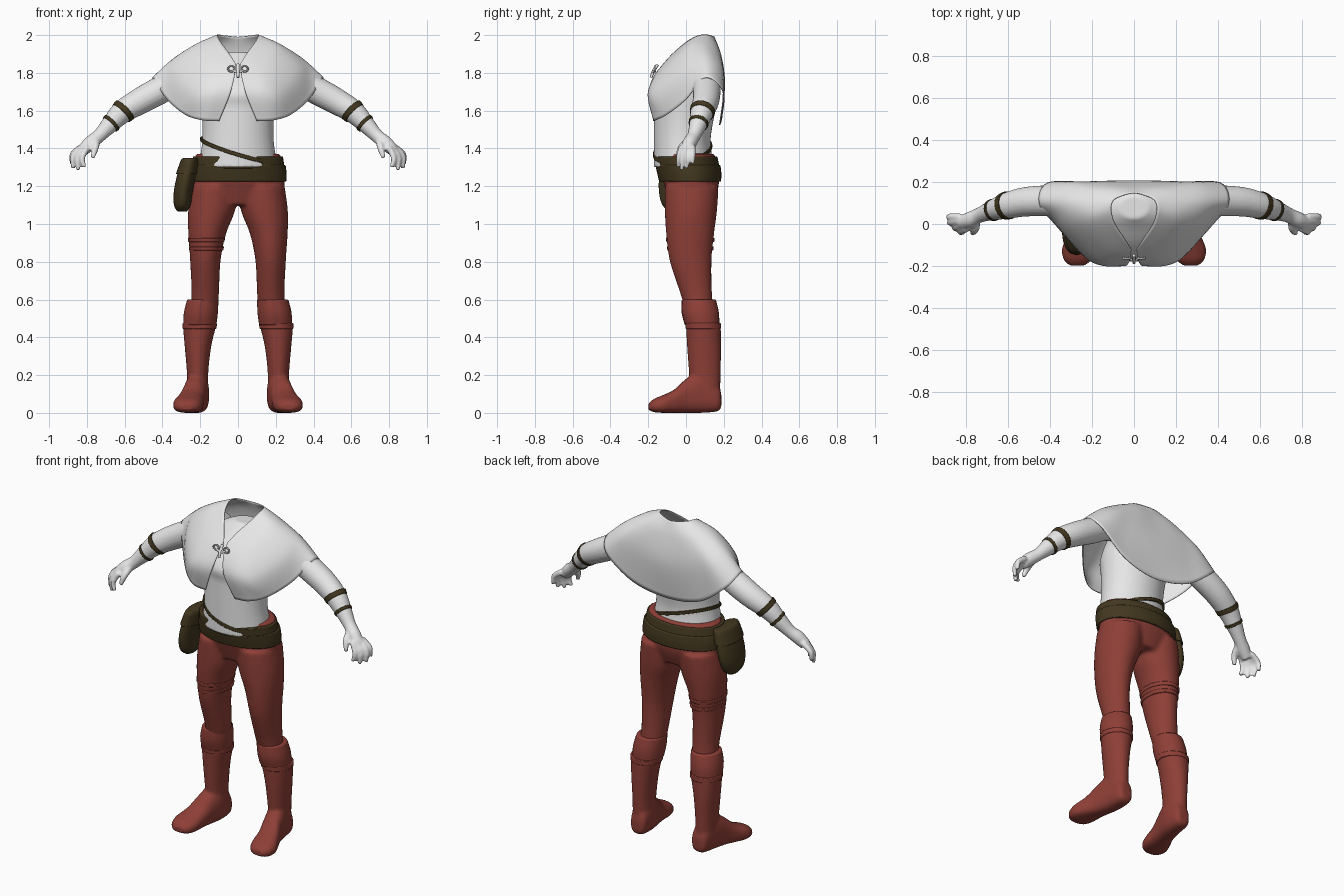
import bpy, bmesh, math
from mathutils import Vector

cube = bpy.data.objects.get("Cube")
if cube:
    bpy.data.objects.remove(cube, do_unlink=True)


def material(name, rgb):
    mat = bpy.data.materials.new(name)
    mat.use_nodes = True
    mat.diffuse_color = (*rgb, 1)
    node = next(n for n in mat.node_tree.nodes if n.type == 'BSDF_PRINCIPLED')
    node.inputs["Base Color"].default_value = (*rgb, 1)
    node.inputs["Roughness"].default_value = 0.8
    return mat


WHITE = material("pale cloth", (0.8, 0.8, 0.8))
RED = material("red leather", (0.27, 0.05, 0.038))
OLIVE = material("olive leather", (0.056, 0.039, 0.014))


def spline(rows, steps):
    """Catmull-Rom interpolation through rows of numbers."""
    out = []
    for i in range(len(rows) - 1):
        a, b, c, d = (rows[min(max(i + k, 0), len(rows) - 1)] for k in (-1, 0, 1, 2))
        for s in range(steps):
            t = s / steps
            out.append([q + t / 2 * (r - p + t * (2*p - 5*q + 4*r - s4 + t * (3*q - p - 3*r + s4)))
                        for p, q, r, s4 in zip(a, b, c, d)])
    return out + [list(rows[-1])]


def loft(bm, rings):
    """Closed skin over a run of rings, capped at both ends."""
    vs = [[bm.verts.new(p) for p in ring] for ring in rings]
    n = len(vs[0])
    for a, b in zip(vs, vs[1:]):
        for i in range(n):
            j = (i + 1) % n
            bm.faces.new((a[i], a[j], b[j], b[i]))
    bm.faces.new(vs[0])
    bm.faces.new(vs[-1])


def oval(z, cx, cy, rx, ry, spiral=0, n=40):
    ring = []
    for i in range(n):
        a = math.tau * i / n
        k = 1 + spiral * i / n
        ring.append((cx + k * rx * math.sin(a), cy - k * ry * math.cos(a), z))
    return ring


def column(bm, rows, side=1, steps=4, spiral=0):
    """Upright loft from rows of (z, cx, cy, rx, ry)."""
    loft(bm, [oval(z, side * cx, cy, rx, ry, spiral) for z, cx, cy, rx, ry in spline(rows, steps)])


def tube(bm, rows, side=1, steps=4, n=20):
    """Round limb from rows of (x, y, z, radius)."""
    rows = spline(rows, steps)
    pts = [Vector((side * r[0], r[1], r[2])) for r in rows]
    rings = []
    for i, p in enumerate(pts):
        d = (pts[min(i + 1, len(pts) - 1)] - pts[max(i - 1, 0)]).normalized()
        u = d.cross(Vector((0, 1, 0.3))).normalized()
        v = d.cross(u)
        rings.append([p + rows[i][3] * (u * math.cos(math.tau * k / n) + v * math.sin(math.tau * k / n))
                      for k in range(n)])
    loft(bm, rings)


def finish(name, bm, mat, voxel=0, bevel=0, thick=0):
    bmesh.ops.recalc_face_normals(bm, faces=bm.faces)
    mesh = bpy.data.meshes.new(name)
    bm.to_mesh(mesh)
    bm.free()
    obj = bpy.data.objects.new(name, mesh)
    bpy.context.collection.objects.link(obj)
    mesh.materials.append(mat)
    bpy.ops.object.select_all(action='DESELECT')
    obj.select_set(True)
    bpy.context.view_layer.objects.active = obj
    bpy.ops.object.shade_smooth_by_angle(angle=math.radians(45))
    if voxel:
        m = obj.modifiers.new("Blend", 'REMESH')
        m.mode, m.voxel_size, m.use_smooth_shade = 'VOXEL', voxel, True
        m = obj.modifiers.new("Soften", 'SMOOTH')
        m.factor, m.iterations = 0.5, 3
    if thick:
        m = obj.modifiers.new("Thickness", 'SOLIDIFY')
        m.thickness, m.offset = thick, 0
    if bevel:
        m = obj.modifiers.new("Bevel", 'BEVEL')
        m.width, m.segments, m.limit_method = bevel, 2, 'ANGLE'
    return obj


# Torso, arms and hands blended into one skin
bm = bmesh.new()
column(bm, [(1.3, 0, -.01, .21, .16), (1.42, 0, -.02, .191, .15), (1.52, 0, -.015, .188, .155),
            (1.62, 0, -.005, .195, .165), (1.7, 0, 0, .2, .175), (1.8, 0, .035, .19, .135),
            (1.87, 0, .07, .15, .09), (1.91, 0, .08, .07, .055)])
FINGERS = [((.795, -.022), (.825, -.037, 1.35), (.812, -.042, 1.3)),
           ((.815, -.002), (.85, -.017, 1.35), (.845, -.022, 1.285)),
           ((.825, .018), (.872, .008, 1.36), (.873, .003, 1.295)),
           ((.825, .035), (.875, .035, 1.37), (.88, .036, 1.32))]
for side in (1, -1):
    tube(bm, [(.15, .09, 1.83, .075), (.3, .105, 1.775, .075), (.41, .11, 1.71, .074),
              (.52, .105, 1.65, .07), (.61, .085, 1.595, .062), (.675, .065, 1.53, .048),
              (.735, .042, 1.467, .036), (.78, .02, 1.43, .038), (.82, .005, 1.39, .032)], side)
    for (kx, ky), mid, tip in FINGERS:
        tube(bm, [(kx, ky, 1.41, .017), (*mid, .016), (*tip, .011)], side, n=10)
    tube(bm, [(.75, .02, 1.44, .022), (.755, -.025, 1.405, .019), (.77, -.045, 1.35, .012)], side, n=10)
finish("body", bm, WHITE, voxel=0.008)

# Shoulder cape: columns from the front opening round to the back, neck to hem
HALF = [[(.012, -.12, 1.845), (.02, -.172, 1.775), (.045, -.197, 1.68), (.1, -.17, 1.545)],
        [(.045, -.07, 1.9), (.11, -.14, 1.81), (.14, -.197, 1.69), (.19, -.16, 1.55)],
        [(.09, 0, 1.96), (.19, -.065, 1.87), (.225, -.155, 1.7), (.28, -.1, 1.58)],
        [(.106, .05, 1.99), (.22, .02, 1.935), (.33, -.01, 1.81), (.375, 0, 1.66)],
        [(.108, .085, 2), (.22, .09, 1.95), (.34, .1, 1.875), (.45, .1, 1.775)],
        [(.095, .115, 2), (.2, .15, 1.93), (.31, .185, 1.83), (.41, .195, 1.705)],
        [(.055, .135, 1.995), (.12, .175, 1.92), (.2, .2, 1.78), (.23, .19, 1.57)]]
BACK = [(0, .148, 1.99), (0, .18, 1.9), (0, .204, 1.74), (0, .178, 1.525)]
cols = HALF + [BACK] + [[(-x, y, z) for x, y, z in c] for c in reversed(HALF)]
flat = spline([[v for p in c for v in p] for c in cols], 6)
bm = bmesh.new()
grid = []
for c in flat:
    rows = [c[i:i + 3] for i in range(0, len(c), 3)]
    grid.append([bm.verts.new(p) for p in spline(rows, 6)])
for a, b in zip(grid, grid[1:]):
    for i in range(len(a) - 1):
        bm.faces.new((a[i], a[i + 1], b[i + 1], b[i]))
finish("shoulder_cape", bm, WHITE, thick=0.006)

# Cape clasp: two loops, a crossbar and a hanging toggle
bm = bmesh.new()
for side in (1, -1):
    loop = [(.035 + .018 * math.cos(t * math.tau / 10), -.163, 1.822 + .016 * math.sin(t * math.tau / 10), .005)
            for t in range(11)]
    tube(bm, loop, side, steps=1, n=8)
tube(bm, [(-.03, -.163, 1.812, .006), (0, -.172, 1.806, .008), (.03, -.163, 1.812, .006)], n=8)
tube(bm, [(0, -.15, 1.845, .008), (0, -.172, 1.81, .009), (0, -.185, 1.775, .007)], n=8)
finish("cape_clasp", bm, WHITE)

# Trousers: pelvis and both legs blended together
bm = bmesh.new()
column(bm, [(1.1, 0, .03, .17, .11), (1.2, 0, .03, .245, .143), (1.3, 0, .015, .238, .155),
            (1.372, 0, .01, .225, .14)])
for side in (1, -1):
    column(bm, [(.44, .2, .09, .075, .075), (.6, .175, .06, .072, .08), (.8, .173, .025, .08, .11),
                (.95, .163, .022, .1, .127), (1.07, .14, .026, .124, .138), (1.2, .125, .03, .122, .142)], side)
finish("trousers", bm, RED, voxel=0.012)

# Boots, knee cuffs and boot rims
FOOT = [(.187, .207, .03, .03, .1), (.165, .209, .05, .008, .16), (.08, .215, .062, 0, .22),
        (0, .232, .063, 0, .18), (-.06, .25, .07, 0, .125), (-.12, .264, .079, 0, .095),
        (-.17, .268, .066, .004, .074), (-.198, .27, .035, .015, .05)]
for side, label in ((1, "left"), (-1, "right")):
    bm = bmesh.new()
    column(bm, [(.06, .212, .105, .058, .075), (.2, .214, .1, .056, .083), (.35, .212, .096, .07, .09),
                (.46, .204, .092, .088, .092)], side)
    rings = []
    for y, cx, w, low, top in spline(FOOT, 4):
        h = (top - low) / 2
        ring = []
        for k in range(28):
            c, s = math.cos(math.tau * k / 28), math.sin(math.tau * k / 28)
            flatten = 0.6 if s < 0 else 1
            ring.append((side * (cx + w * math.copysign(abs(c) ** 0.8, c)), y,
                         low + h + h * math.copysign(abs(s) ** flatten, s)))
        rings.append(ring)
    loft(bm, rings)
    finish(label + "_boot", bm, RED, voxel=0.009)
    bm = bmesh.new()
    column(bm, [(.465, .2, .085, .084, .088), (.53, .195, .076, .087, .095), (.6, .185, .068, .08, .087)],
           side, spiral=0.07)
    finish(label + "_knee_cuff", bm, RED, bevel=0.006)
    bm = bmesh.new()
    column(bm, [(.445, .204, .092, .09, .094), (.475, .203, .091, .092, .095)], side)
    finish(label + "_boot_rim", bm, RED, bevel=0.004)

# Thigh straps on the right leg
for i, z in enumerate((.86, .905)):
    bm = bmesh.new()
    column(bm, [(z, .168, .023, .09 + i * .006, .122 + i * .005),
                (z + .022, .167, .023, .093 + i * .006, .124 + i * .005)], -1)
    finish("thigh_strap_" + ("lower", "upper")[i], bm, RED, bevel=0.004)

# Belt in two overlapping layers
for label, rows in (("lower", [(1.225, 0, .022, .257, .164), (1.27, 0, .017, .257, .17), (1.312, 0, .01, .252, .172)]),
                    ("upper", [(1.29, 0, .01, .248, .169), (1.358, 0, 0, .238, .166)])):
    bm = bmesh.new()
    column(bm, rows)
    finish("belt_" + label, bm, OLIVE, bevel=0.005)

# Slanted strap round the waist
bm = bmesh.new()
loft(bm, [[(x, y, z - .3 * x + .15 * y) for x, y, z in oval(h, 0, -.018, .2, .157)] for h in (1.382, 1.403)])
finish("waist_strap", bm, OLIVE, bevel=0.003)

# Hip pouch with flap
POUCH = [(1.066, -.295, -.04, .025, .045), (1.1, -.295, -.04, .044, .085), (1.17, -.29, -.035, .05, .108),
         (1.26, -.272, -.032, .05, .11), (1.33, -.255, -.03, .042, .1), (1.345, -.25, -.03, .034, .09)]
bm = bmesh.new()
column(bm, POUCH)
finish("pouch_bag", bm, OLIVE, bevel=0.006)
bm = bmesh.new()
column(bm, [(z + .004, cx, cy, rx + .007, ry + .007) for z, cx, cy, rx, ry in POUCH[3:]])
finish("pouch_flap", bm, OLIVE, bevel=0.004)

# Forearm bands
along = Vector((.66, -.22, -.66)).normalized()
for side, label in ((1, "left"), (-1, "right")):
    for kind, mid, radius, width in (("wide", (.608, .086, 1.596), .068, .03),
                                     ("narrow", (.672, .066, 1.533), .054, .018)):
        bm = bmesh.new()
        ends = [Vector(mid) + along * width * k for k in (-.5, .5)]
        tube(bm, [(*ends[0], radius), (*ends[1], radius - width * .12)], side, n=32)
        finish(label + "_arm_band_" + kind, bm, OLIVE, bevel=0.003)
